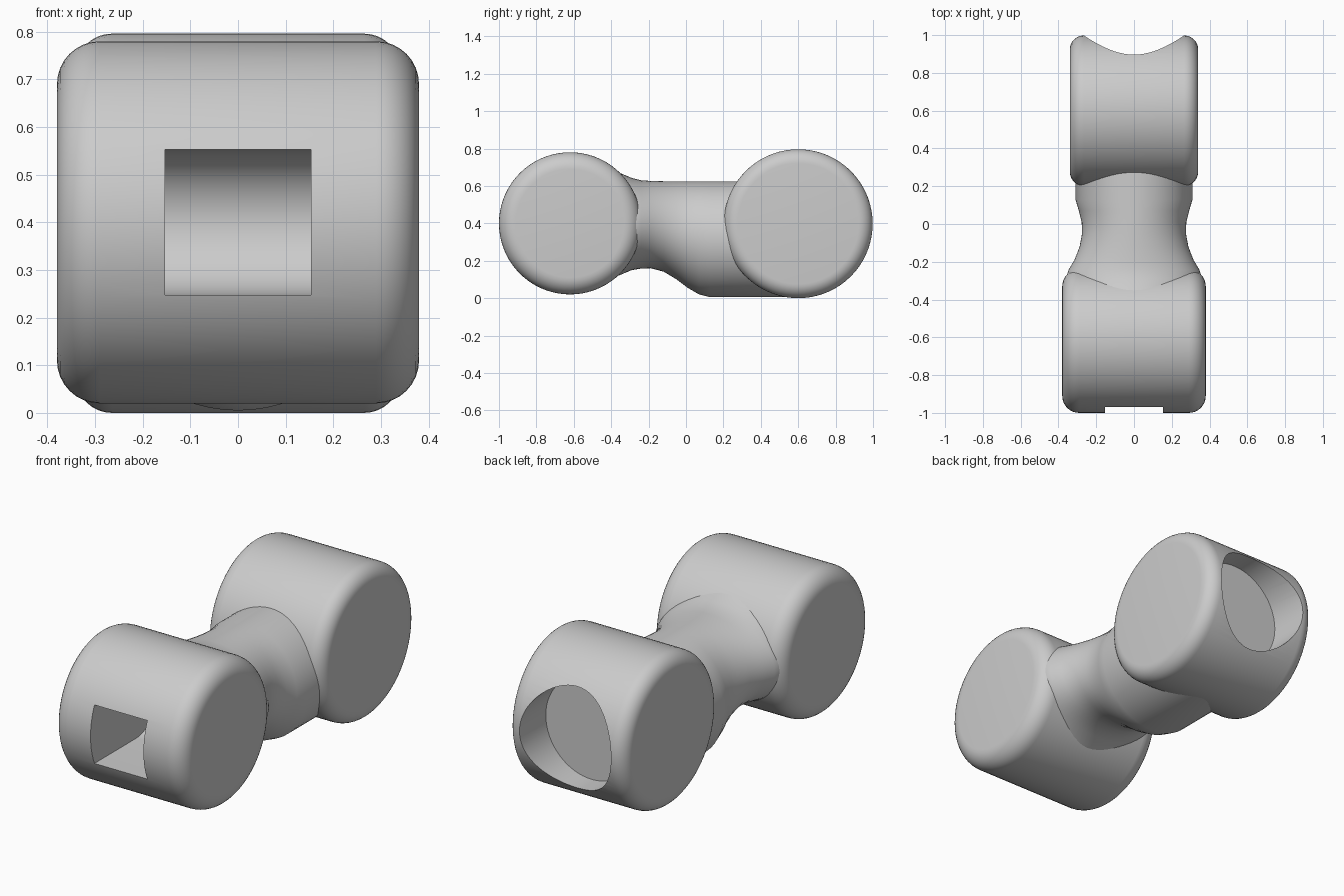
import bpy
import bmesh
from math import sin, cos, pi, radians
from mathutils import Matrix, Vector

if "Cube" in bpy.data.objects:
    bpy.data.objects.remove(bpy.data.objects["Cube"], do_unlink=True)

STEEL = (0.6, 0.6, 0.6, 1.0)
steel = bpy.data.materials.new("satin grey steel")
steel.use_nodes = True
steel.diffuse_color = STEEL
steel.node_tree.nodes["Principled BSDF"].inputs["Base Color"].default_value = STEEL


def loft(name, rings):
    """Skin a list of equal-length point rings and cap both ends."""
    bm = bmesh.new()
    loops = [[bm.verts.new(p) for p in ring] for ring in rings]
    n = len(loops[0])
    for a, b in zip(loops, loops[1:]):
        for i in range(n):
            j = (i + 1) % n
            bm.faces.new((a[i], a[j], b[j], b[i]))
    bm.faces.new(loops[0])
    bm.faces.new(loops[-1])
    bmesh.ops.recalc_face_normals(bm, faces=bm.faces)
    mesh = bpy.data.meshes.new(name)
    bm.to_mesh(mesh)
    bm.free()
    mesh.materials.append(steel)
    obj = bpy.data.objects.new(name, mesh)
    bpy.context.collection.objects.link(obj)
    return obj


def barrel(name, y, z, radius, half, fillet, segments=72, steps=8):
    """Cylinder along x with rounded rims."""
    arc = [(half - fillet + fillet * cos(t), radius - fillet + fillet * sin(t))
           for t in (pi / 2 * k / steps for k in range(steps + 1))]
    profile = arc + [(-x, r) for x, r in reversed(arc)]
    turns = [2 * pi * i / segments for i in range(segments)]
    return loft(name, [[(x, y + r * cos(t), z + r * sin(t)) for t in turns]
                       for x, r in profile])


def activate(obj):
    bpy.ops.object.select_all(action="DESELECT")
    obj.select_set(True)
    bpy.context.view_layer.objects.active = obj


def cut(obj, cutter):
    """Subtract the cutter, then discard it."""
    mod = obj.modifiers.new("cut", "BOOLEAN")
    mod.operation = "DIFFERENCE"
    mod.solver = "EXACT"
    mod.object = cutter
    activate(obj)
    bpy.ops.object.modifier_apply(modifier=mod.name)
    bpy.data.objects.remove(cutter, do_unlink=True)


def smooth(obj, angle=35):
    activate(obj)
    bpy.ops.object.shade_smooth_by_angle(angle=radians(angle))


# Front barrel with a square pocket that ends in a half-round floor
front_barrel = barrel("front_barrel", -0.62, 0.4, 0.38, 0.38, 0.09)
R = 0.153
outline = [(-1.1, 0.4 + R), (-1.1, 0.4 - R)]
outline += [(-0.62 + R * cos(t), 0.4 + R * sin(t))
            for t in (-pi / 2 + pi * k / 24 for k in range(25))]
pocket = loft("pocket_cutter", [[(x, y, z) for y, z in outline] for x in (-R, R)])
cut(front_barrel, pocket)
smooth(front_barrel)

# Back barrel with a round blind socket
back_barrel = barrel("back_barrel", 0.6, 0.398, 0.398, 0.34, 0.075)
circle = [2 * pi * i / 64 for i in range(64)]
socket = loft("socket_cutter", [[(0.265 * cos(t), y, 0.398 + 0.265 * sin(t)) for t in circle]
                                for y in (0.78, 1.1)])
cut(back_barrel, socket)
smooth(back_barrel)

# Waisted neck: y, half width, top, bottom
sections = [
    (-0.44, 0.35, 0.71, 0.09), (-0.35, 0.36, 0.668, 0.125),
    (-0.29, 0.362, 0.643, 0.15), (-0.24, 0.345, 0.63, 0.158),
    (-0.19, 0.315, 0.627, 0.16), (-0.12, 0.288, 0.625, 0.142),
    (-0.05, 0.275, 0.625, 0.10), (0.01, 0.277, 0.625, 0.055),
    (0.07, 0.292, 0.625, 0.02), (0.13, 0.31, 0.625, 0.005),
    (0.6, 0.31, 0.625, 0.005),
]
neck = loft("neck", [[(w * cos(t), y, (top + low) / 2 + (top - low) / 2 * sin(t))
                      for t in circle] for y, w, top, low in sections])
smooth(neck, 50)
